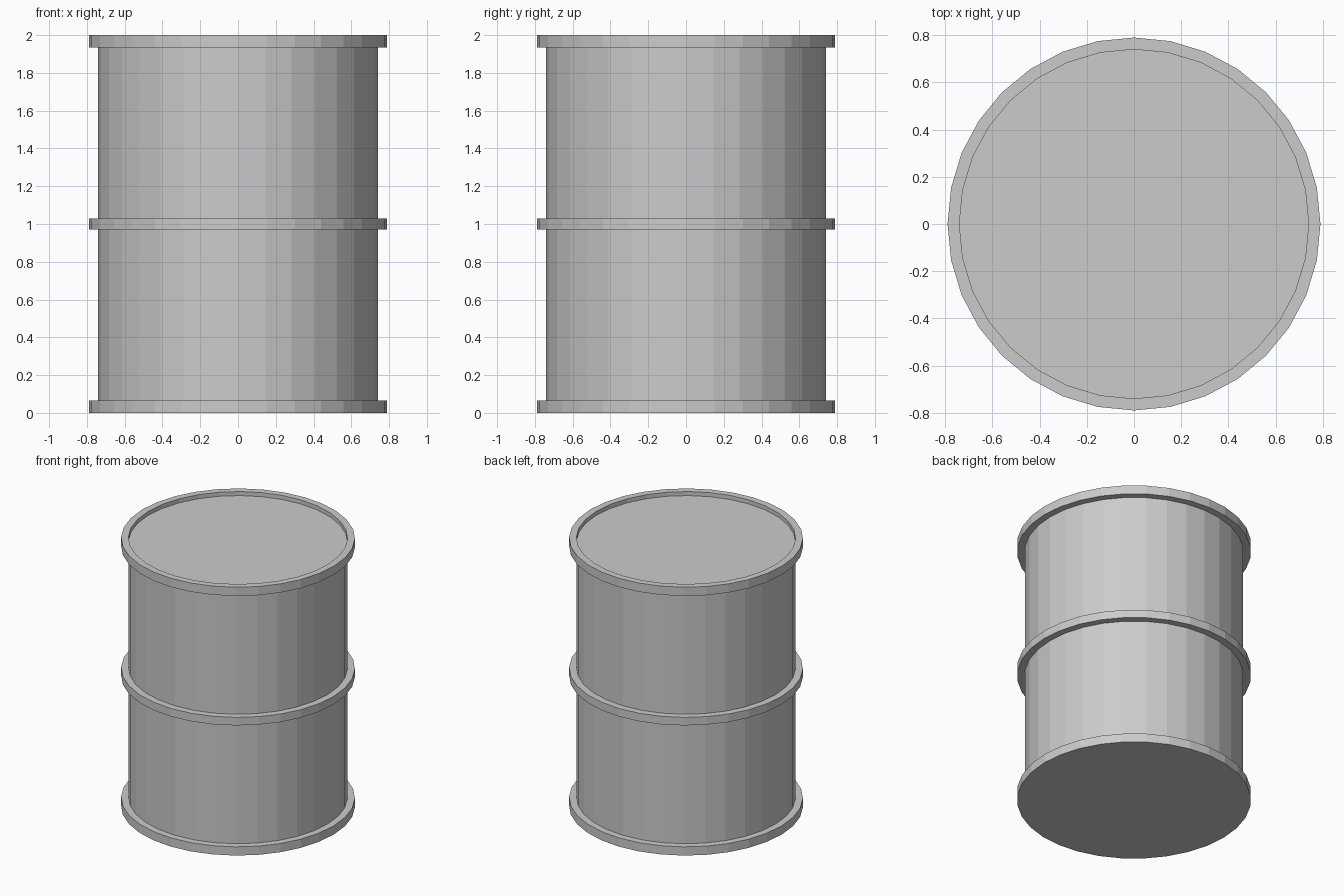
import bpy
import math

SIDES = 32
BODY_R = 0.74
HOOP_R = 0.79

if "Cube" in bpy.data.objects:
    bpy.data.objects.remove(bpy.data.objects["Cube"], do_unlink=True)

steel = bpy.data.materials.new("grey_steel")
steel.use_nodes = True
GREY = (0.6, 0.6, 0.6, 1)
steel.diffuse_color = GREY
steel.node_tree.nodes["Principled BSDF"].inputs["Base Color"].default_value = GREY


def lathe(name, profile, closed=False):
    """Spin an (r, z) profile, listed upward on its outside, into flat facets."""
    n = len(profile)
    verts = []
    for i in range(SIDES):
        a = math.tau * i / SIDES
        verts += [(r * math.cos(a), r * math.sin(a), z) for r, z in profile]
    faces = []
    for i in range(SIDES):
        j = (i + 1) % SIDES
        for k in range(n if closed else n - 1):
            m = (k + 1) % n
            faces.append((i * n + k, j * n + k, j * n + m, i * n + m))
    if not closed:
        faces.append([i * n for i in reversed(range(SIDES))])
        faces.append([i * n + n - 1 for i in range(SIDES)])
    mesh = bpy.data.meshes.new(name)
    mesh.from_pydata(verts, [], faces)
    mesh.materials.append(steel)
    obj = bpy.data.objects.new(name, mesh)
    bpy.context.collection.objects.link(obj)
    return obj


# Bottom hoop with its flat base, drum wall and recessed lid in one shell
lathe("drum_body", [(HOOP_R, 0), (HOOP_R, 0.065), (BODY_R, 0.065), (BODY_R, 1.97)])

# Raised hoops around the middle and the top rim
for name, low, high in (("middle_hoop", 0.97, 1.03), ("top_rim", 1.935, 2.0)):
    lathe(name, [(BODY_R, low), (HOOP_R, low), (HOOP_R, high), (BODY_R, high)], closed=True)
